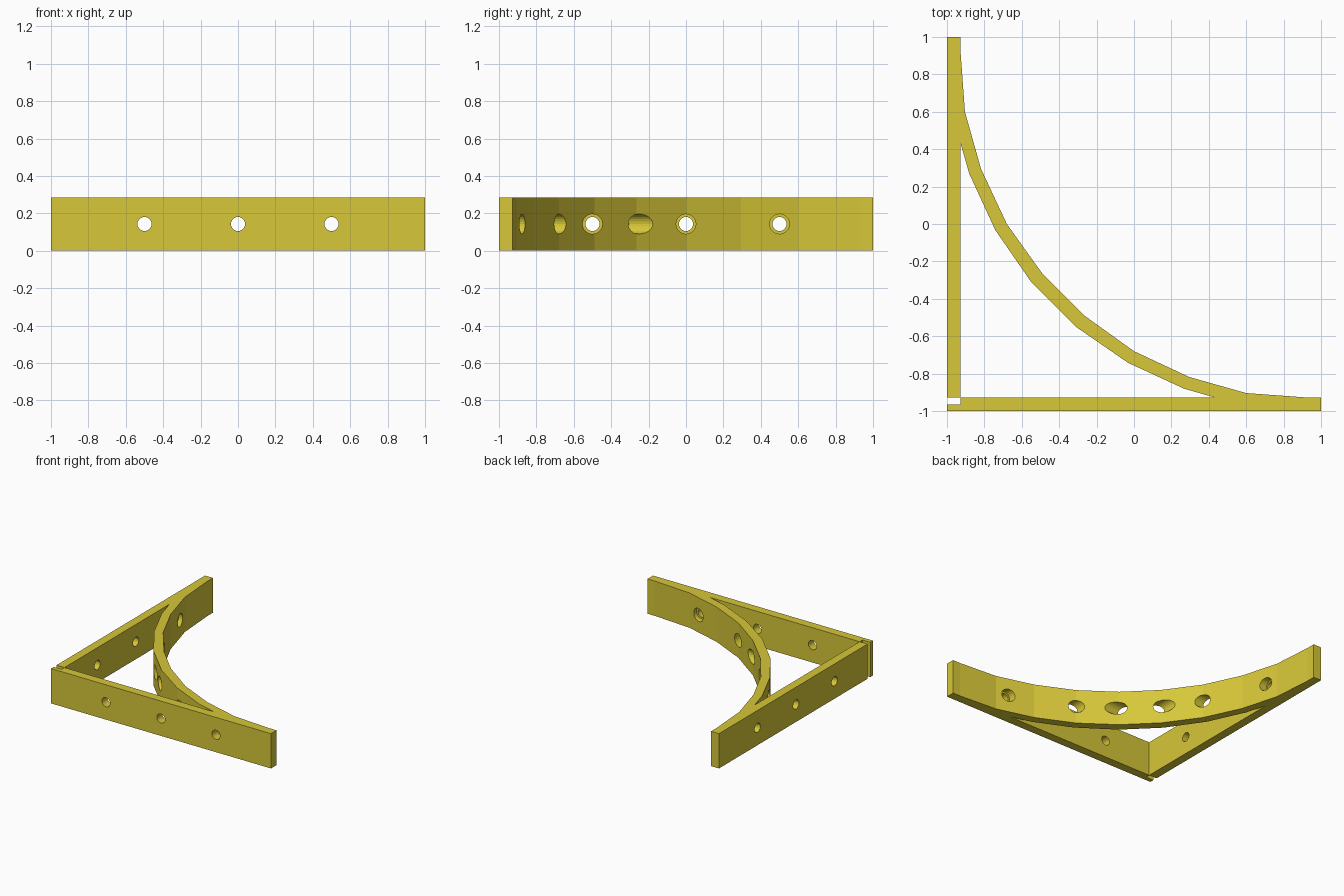
import bpy, bmesh
from math import pi
from mathutils import Matrix

if "Cube" in bpy.data.objects:
    bpy.data.objects.remove(bpy.data.objects["Cube"])

H = 0.286        # height of the bracket
IN = -0.928      # inner face of both legs
ZC = H / 2       # hole centre height

mat = bpy.data.materials.new("yellow")
mat.diffuse_color = (0.68, 0.57, 0.04, 1)
mat.use_nodes = True
mat.node_tree.nodes["Principled BSDF"].inputs["Base Color"].default_value = mat.diffuse_color


def mirrored(half):
    """Complete a curve that is symmetric about the line x = y."""
    return half + [(y, x) for x, y in reversed(half)]


# Curved brace: outer side and inner side, from the side leg to the front leg
outer = mirrored([(IN, 0.93), (-0.904, 0.60), (-0.818, 0.295), (-0.68, 0.0), (-0.49, -0.265)])
inner = mirrored([(IN, 0.435), (-0.88, 0.267), (-0.742, -0.032), (-0.55, -0.31)])

# One closed outline: front leg, brace, side leg, then the inner triangle
# back to the relief notch in the corner
outline = [(-1, -1), (1, -1), (1, IN)] + outer[::-1]
outline += [(IN, 1), (-1, 1), (-1, IN), (IN, IN)]
outline += inner
outline += [(IN, IN), (IN, -0.965), (-1, -0.965)]

bm = bmesh.new()
face = bm.faces.new([bm.verts.new((x, y, 0)) for x, y in outline])
ext = bmesh.ops.extrude_face_region(bm, geom=[face])
bmesh.ops.translate(bm, vec=(0, 0, H),
                    verts=[v for v in ext["geom"] if isinstance(v, bmesh.types.BMVert)])
bmesh.ops.recalc_face_normals(bm, faces=bm.faces)
me = bpy.data.meshes.new("corner_bracket")
bm.to_mesh(me)
bm.free()
bracket = bpy.data.objects.new("corner_bracket", me)
bpy.context.collection.objects.link(bracket)
me.materials.append(mat)


def cut_hole(name, axis, pos, radius, start, end):
    """Cut a round hole along x or y through the bracket."""
    bm = bmesh.new()
    bmesh.ops.create_cone(bm, cap_ends=True, segments=24, radius1=radius,
                          radius2=radius, depth=end - start)
    mid = (start + end) / 2
    if axis == "x":
        m = Matrix.Translation((mid, pos, ZC)) @ Matrix.Rotation(pi / 2, 4, "Y")
    else:
        m = Matrix.Translation((pos, mid, ZC)) @ Matrix.Rotation(pi / 2, 4, "X")
    bm.transform(m)
    mesh = bpy.data.meshes.new(name)
    bm.to_mesh(mesh)
    bm.free()
    cutter = bpy.data.objects.new(name, mesh)
    bpy.context.collection.objects.link(cutter)
    cutter.hide_render = True
    cutter.hide_viewport = True
    cutter.display_type = "WIRE"
    mod = bracket.modifiers.new(name, "BOOLEAN")
    mod.operation = "DIFFERENCE"
    mod.solver = "EXACT"
    mod.object = cutter


# Screw holes in the legs, and wider driver access holes through the brace
for axis in "xy":
    for i, p in enumerate((-0.5, 0.0, 0.5)):
        cut_hole(f"screw_hole_{axis}{i}", axis, p, 0.0375, -1.1, -0.85)
        cut_hole(f"access_hole_{axis}{i}", axis, p, 0.053, -0.925, 1.1)
